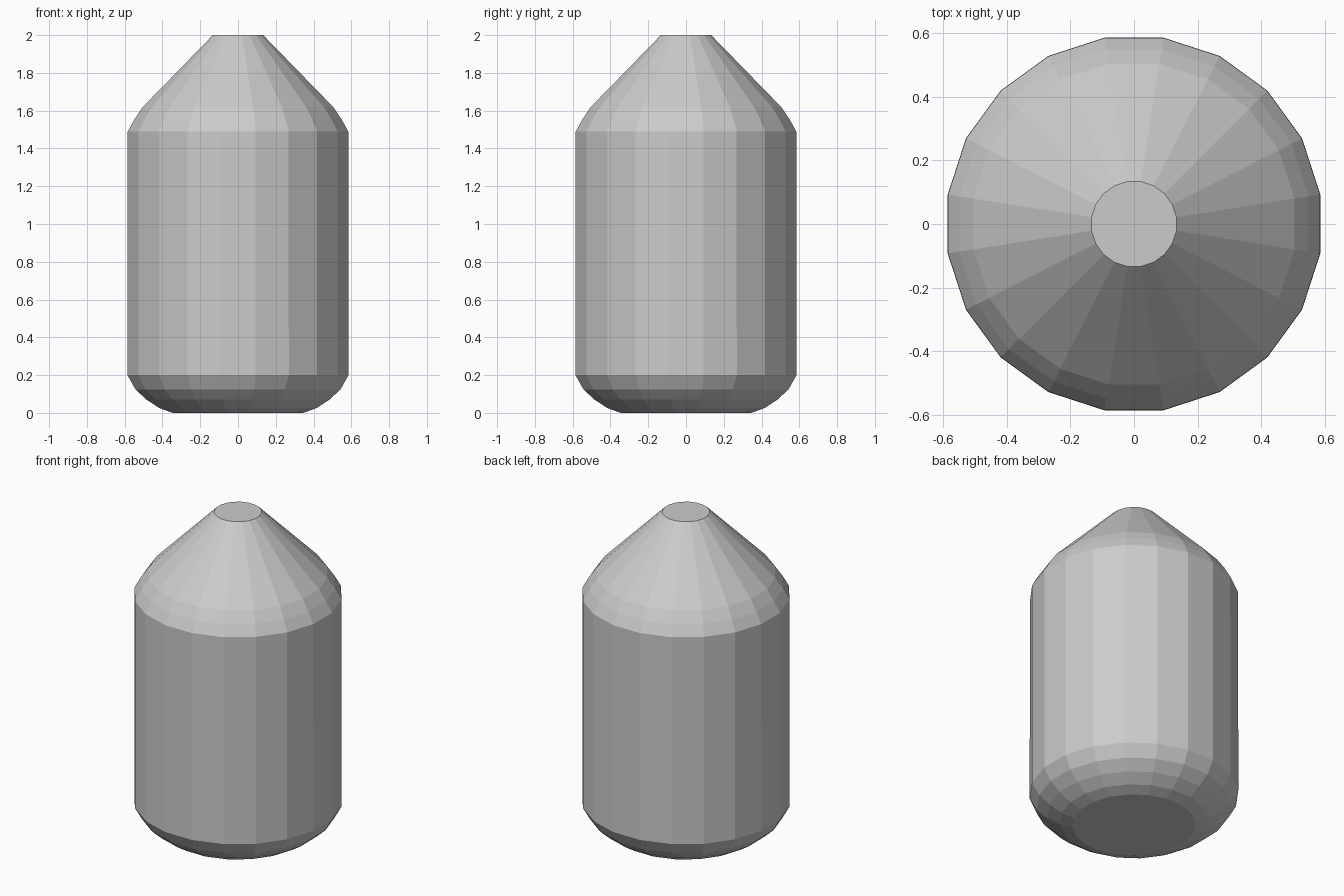
import bpy, bmesh, math

if "Cube" in bpy.data.objects:
    bpy.data.objects.remove(bpy.data.objects["Cube"])

SIDES = 20
# Bottle profile as (radius, height): rounded base, straight wall, shoulder, cone, flat cap
PROFILE = [(0.35, 0.0), (0.42, 0.025), (0.49, 0.07), (0.55, 0.125), (0.592, 0.20),
           (0.591, 1.49), (0.555, 1.555), (0.51, 1.62), (0.145, 1.99), (0.135, 2.0)]


def lathe(name, profile, sides):
    bm = bmesh.new()
    rings = []
    for r, z in profile:
        ring = []
        for i in range(sides):
            a = 2 * math.pi * (i + 0.5) / sides
            ring.append(bm.verts.new((r * math.cos(a), r * math.sin(a), z)))
        rings.append(ring)
    # Side walls
    for low, high in zip(rings, rings[1:]):
        for i in range(sides):
            j = (i + 1) % sides
            bm.faces.new((low[i], low[j], high[j], high[i]))
    # Flat base and cap
    bm.faces.new(rings[0][::-1])
    bm.faces.new(rings[-1])
    mesh = bpy.data.meshes.new(name)
    bm.to_mesh(mesh)
    bm.free()
    obj = bpy.data.objects.new(name, mesh)
    bpy.context.collection.objects.link(obj)
    return obj


# Faceted bottle body
lathe("bottle_body", PROFILE, SIDES)
